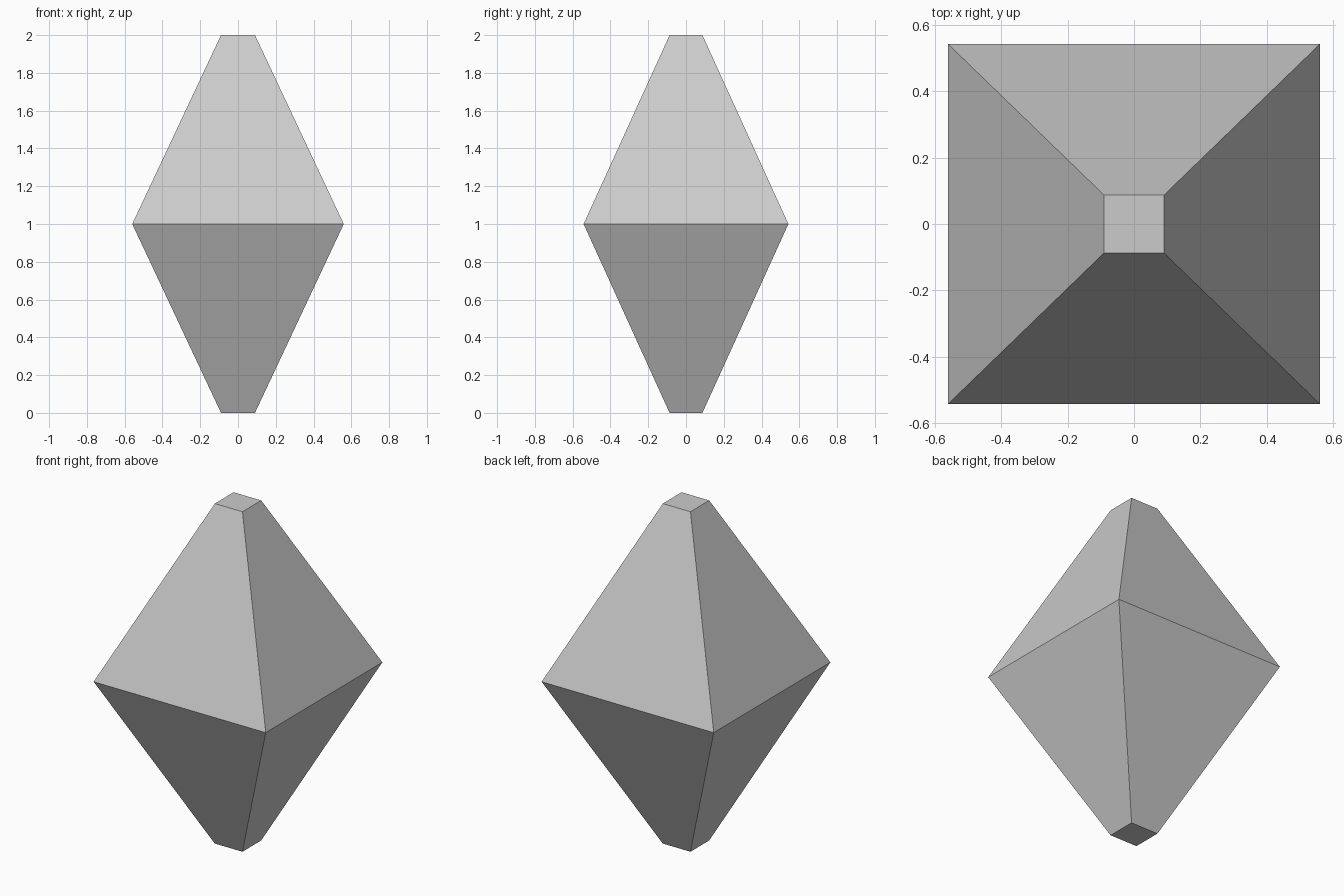
import bpy, bmesh

if "Cube" in bpy.data.objects:
    bpy.data.objects.remove(bpy.data.objects["Cube"])

# Square cross-sections from bottom to top: (z, half width x, half depth y)
SECTIONS = [(0.0, 0.09, 0.087), (1.0, 0.56, 0.542), (2.0, 0.09, 0.087)]
CORNERS = [(-1, -1), (1, -1), (1, 1), (-1, 1)]

bm = bmesh.new()
rings = [[bm.verts.new((sx * hx, sy * hy, z)) for sx, sy in CORNERS]
         for z, hx, hy in SECTIONS]

# Sloping sides
for low, high in zip(rings, rings[1:]):
    for i in range(4):
        j = (i + 1) % 4
        bm.faces.new((low[i], low[j], high[j], high[i]))

# Small flat ends
bm.faces.new(rings[0][::-1])
bm.faces.new(rings[-1])
bmesh.ops.recalc_face_normals(bm, faces=bm.faces[:])

# Crystal body, flat shaded
mesh = bpy.data.meshes.new("crystal")
bm.to_mesh(mesh)
bm.free()
bpy.context.collection.objects.link(bpy.data.objects.new("crystal", mesh))
